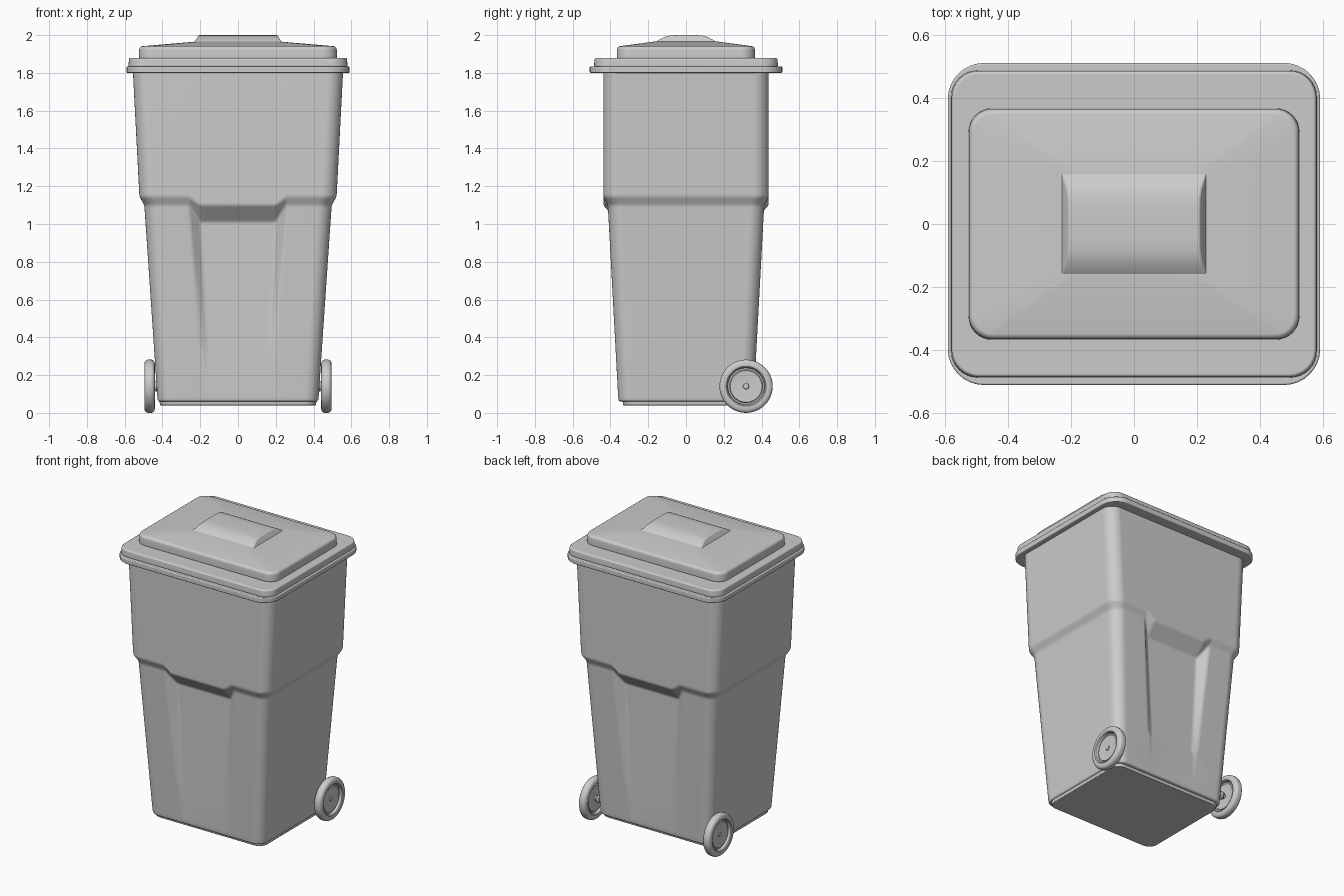
import bpy, bmesh, math
from mathutils import Vector

if "Cube" in bpy.data.objects:
    bpy.data.objects.remove(bpy.data.objects["Cube"])


def finish(name, bm, bevel=0.0, limit=0.45, segs=3):
    """Bevel the hard edges, turn the bmesh into an object and shade it."""
    bmesh.ops.recalc_face_normals(bm, faces=bm.faces[:])
    if bevel:
        hard = [e for e in bm.edges if e.calc_face_angle(0) > limit]
        bmesh.ops.bevel(bm, geom=hard, offset=bevel, segments=segs, profile=0.5,
                        affect='EDGES', clamp_overlap=True)
    me = bpy.data.meshes.new(name)
    bm.to_mesh(me)
    bm.free()
    ob = bpy.data.objects.new(name, me)
    bpy.context.collection.objects.link(ob)
    bpy.ops.object.select_all(action='DESELECT')
    ob.select_set(True)
    bpy.context.view_layer.objects.active = ob
    bpy.ops.object.shade_smooth_by_angle(angle=math.radians(35))
    wn = ob.modifiers.new("normals", 'WEIGHTED_NORMAL')
    wn.keep_sharp = True
    return ob


def ring(z, hx, hy, r, notch=None, n=8):
    """Rounded rectangle; notch = (outer x, inner x, inner y, inner z) front and back."""
    pts = []
    for side in (0, 1):
        s = -1 if side == 0 else 1
        if notch:
            xo, xi, yi, zi = notch
            pts += [Vector((s * xo, s * hy, z)), Vector((s * xi, s * yi, zi)),
                    Vector((-s * xi, s * yi, zi)), Vector((-s * xo, s * hy, z))]
        for c in (0, 1):
            start = -90 + 180 * side + 90 * c
            cx = -s * (hx - r)
            cy = s * (hy - r) * (1 if c == 0 else -1)
            for i in range(n + 1):
                a = math.radians(start + 90 * i / n)
                pts.append(Vector((cx + r * math.cos(a), cy + r * math.sin(a), z)))
    return pts


def loft(rings):
    """Skin a stack of equal rings and cap both ends."""
    bm = bmesh.new()
    rows = [[bm.verts.new(p) for p in rg] for rg in rings]
    n = len(rows[0])
    for a, b in zip(rows, rows[1:]):
        for i in range(n):
            j = (i + 1) % n
            bm.faces.new((a[i], a[j], b[j], b[i]))
    bm.faces.new(rows[0][::-1])
    bm.faces.new(rows[-1])
    return bm


def lerp(a, b, t):
    return a + (b - a) * t


# Body: tapered lower half with a fading hand recess, ledge, wider upper half
rings = [ring(0.06, 0.425, 0.357, 0.07, (0.18, 0.15, 0.357, 0.06))]
for k in range(5):
    t = k / 4
    z = lerp(0.10, 1.10, t)
    rings.append(ring(z, lerp(0.428, 0.496, t), lerp(0.36, 0.414, t), lerp(0.07, 0.075, t),
                      (lerp(0.18, 0.26, t), lerp(0.15, 0.20, t), 0.36, lerp(0.10, 1.01, t))))
rings.append(ring(1.145, 0.522, 0.438, 0.08, (0.26, 0.20, 0.438, 1.10)))
rings.append(ring(1.82, 0.557, 0.438, 0.08, (0.26, 0.20, 0.438, 1.82)))
finish("bin_body", loft(rings), 0.012, 0.3)

# Base plate under the body
finish("base_plate", loft([ring(0.04, 0.413, 0.333, 0.06), ring(0.07, 0.416, 0.337, 0.06)]), 0.004)

# Rim and the stepped lid
finish("rim", loft([ring(1.80, 0.59, 0.51, 0.115), ring(1.835, 0.59, 0.51, 0.115)]), 0.006)
finish("lid_edge", loft([ring(1.83, 0.58, 0.487, 0.085), ring(1.88, 0.577, 0.484, 0.085)]), 0.01)
finish("lid_top", loft([ring(1.87, 0.525, 0.367, 0.075), ring(1.94, 0.522, 0.364, 0.075),
                        ring(1.966, 0.22, 0.165, 0.02)]), 0.016)

# Lid grip: arched profile with sloping ends
half = [(0.172, 1.955), (0.158, 1.966), (0.14, 1.977), (0.115, 1.99), (0.085, 1.998), (0.045, 2.0)]
profile = half + [(-y, z) for y, z in reversed(half)]
grip = [[Vector((s * (0.235 - 0.6 * (z - 1.955)), y, z)) for y, z in profile] for s in (-1, 1)]
finish("lid_grip", loft(grip), 0.006, 0.7)


def revolve(name, profile, centre, sign, steps=48):
    """Turn (radius, x offset) points around the x axis."""
    rings = []
    for r, x in profile:
        rings.append([Vector((sign * (centre[0] + x), centre[1] + r * math.cos(2 * math.pi * i / steps),
                              centre[2] + r * math.sin(2 * math.pi * i / steps))) for i in range(steps)])
    return finish(name, loft(rings))


# Wheels with dished hubs, and axle stubs with collars
face = [(0.008, 0.018), (0.014, 0.015), (0.016, 0.010), (0.078, 0.010), (0.084, 0.013), (0.088, 0.006),
        (0.096, 0.006), (0.100, 0.022), (0.106, 0.027), (0.118, 0.028), (0.130, 0.025), (0.137, 0.019),
        (0.141, 0.010)]
wheel = face + [(r, -x) for r, x in reversed(face)]
stub = [(0.014, -0.10), (0.014, -0.052), (0.024, -0.046), (0.028, -0.036), (0.024, -0.026), (0.015, -0.02),
        (0.015, 0.0)]
for side, sign in (("right", 1), ("left", -1)):
    revolve("wheel_" + side, wheel, (0.468, 0.318, 0.141), sign)
    revolve("axle_" + side, stub, (0.468, 0.318, 0.141), sign, 24)
